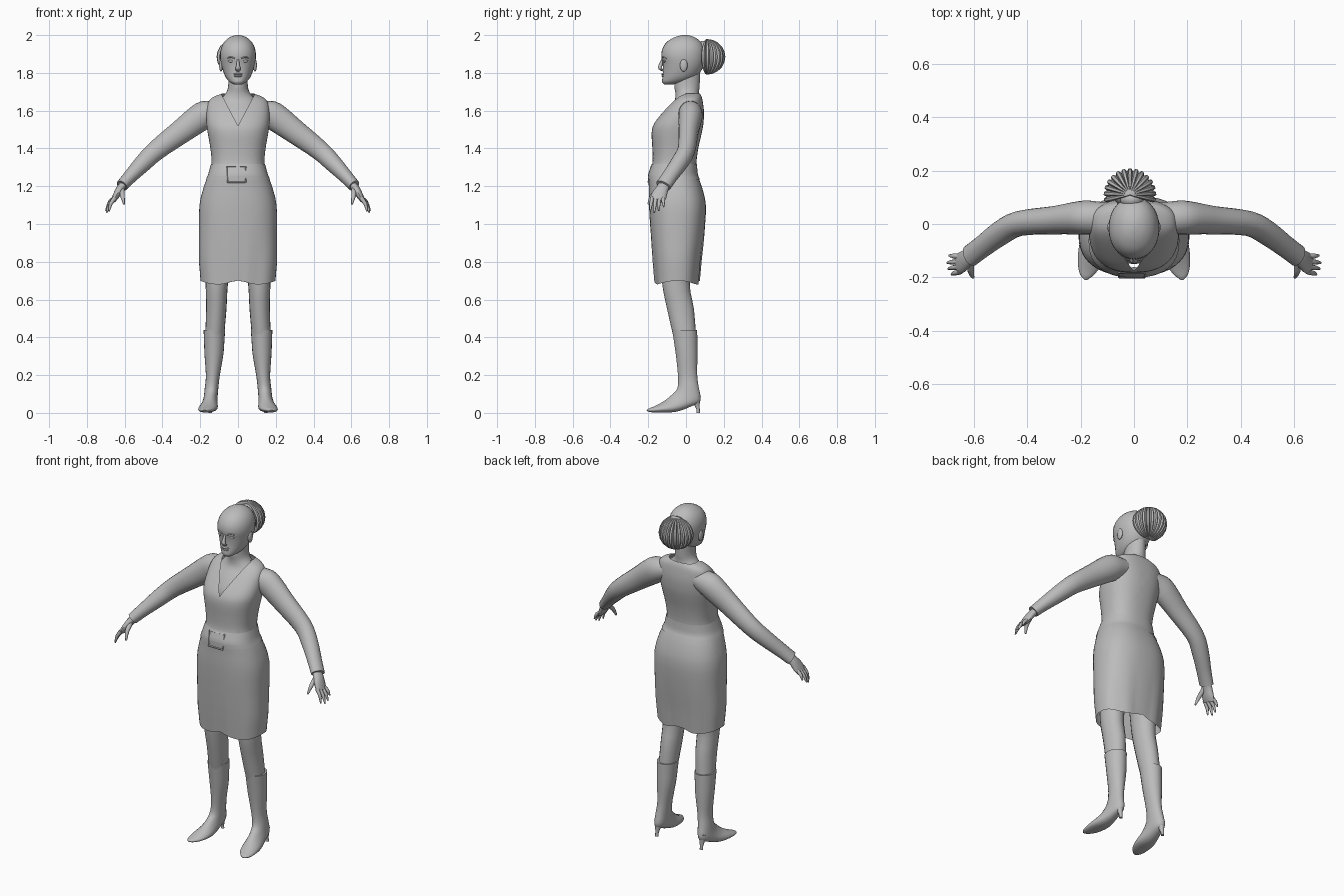
import bpy, bmesh, math
from mathutils import Vector, Matrix

cube = bpy.data.objects.get("Cube")
if cube:
    bpy.data.objects.remove(cube, do_unlink=True)

grey = bpy.data.materials.new("plain grey")
grey.use_nodes = True
grey.diffuse_color = (0.5, 0.5, 0.5, 1)
grey.node_tree.nodes["Principled BSDF"].inputs["Base Color"].default_value = (0.5, 0.5, 0.5, 1)
parts = []


def finish(name, bm):
    bmesh.ops.recalc_face_normals(bm, faces=bm.faces)
    mesh = bpy.data.meshes.new(name)
    bm.to_mesh(mesh)
    bm.free()
    mesh.materials.append(grey)
    obj = bpy.data.objects.new(name, mesh)
    bpy.context.collection.objects.link(obj)
    parts.append(obj)
    return obj


def smooth_rows(rows, steps):
    """Catmull-Rom interpolation between rows of numbers."""
    out = []
    last = len(rows) - 1
    for i in range(last):
        quad = (rows[max(i - 1, 0)], rows[i], rows[i + 1], rows[min(i + 2, last)])
        for k in range(steps):
            t = k / steps
            out.append([b + t * ((c - a) + t * ((2*a - 5*b + 4*c - d) + t * (3*b - a - 3*c + d))) / 2
                        if i or a != b else b + t * (c - b) for a, b, c, d in zip(*quad)])
    return out + [list(rows[-1])]


def skin(rings, caps=True):
    """Bridge a list of rings, given as centre and two half axes."""
    bm = bmesh.new()
    loops = [[bm.verts.new(p) for p in ring] for ring in rings]
    n = len(loops[0])
    for low, high in zip(loops, loops[1:]):
        for j in range(n):
            k = (j + 1) % n
            bm.faces.new((low[j], low[k], high[k], high[j]))
    if caps:
        bm.faces.new(loops[0])
        bm.faces.new(loops[-1])
    return bm


def ring(centre, u, v, n, power=2):
    points = []
    for j in range(n):
        a = math.tau * j / n
        c, s = (math.copysign(abs(f) ** (2 / power), f) for f in (math.cos(a), math.sin(a)))
        points.append(centre + u * c + v * s)
    return points


def loft(rows, side=1, power=2, n=28, steps=3, caps=True):
    """Rows: front y, front z, back y, back z, half width, x."""
    rings = []
    for yf, zf, yb, zb, w, x in smooth_rows(rows, steps):
        front, back = Vector((side * x, yf, zf)), Vector((side * x, yb, zb))
        rings.append(ring((front + back) / 2, Vector((w, 0, 0)), (back - front) / 2, n, power))
    return skin(rings, caps)


def level(z, yf, yb, w, x=0):
    return (yf, z, yb, z, w, x)


def tube(name, rows, side=1, across=(0, 1, 0), n=10, steps=3):
    """Rows: x, y, z, half size along 'across', other half size."""
    rows = smooth_rows(rows, steps)
    centres = [Vector((side * r[0], r[1], r[2])) for r in rows]
    rings = []
    for i, r in enumerate(rows):
        t = (centres[min(i + 1, len(rows) - 1)] - centres[max(i - 1, 0)]).normalized()
        u = Vector(across)
        u = (u - t * u.dot(t)).normalized()
        rings.append(ring(centres[i], u * r[3], t.cross(u) * r[4], n))
    return finish(name, skin(rings))


def ball(name, centre, size, segments=16):
    bm = bmesh.new()
    bmesh.ops.create_uvsphere(bm, u_segments=segments, v_segments=10, radius=1,
                              matrix=Matrix.LocRotScale(Vector(centre), None, Vector(size)))
    return finish(name, bm)


# Dress: open at hem and neck, rippled skirt, V neckline cut in the front
dress = loft([
    level(.69, -.165, .07, .198), level(.8, -.175, .08, .207), level(.95, -.187, .097, .207),
    level(1.1, -.196, .105, .204), level(1.2, -.197, .083, .18), level(1.26, -.198, .06, .157),
    level(1.32, -.178, .055, .14), level(1.4, -.178, .065, .146), level(1.48, -.182, .083, .16),
    level(1.53, -.17, .092, .167), level(1.59, -.125, .095, .168), level(1.64, -.08, .09, .16),
    level(1.67, -.05, .084, .135), level(1.69, -.03, .075, .085)],
    power=2.4, n=48, caps=False)
for v in dress.verts:
    if v.co.z < 1:
        angle = math.atan2(v.co.y + .045, v.co.x)
        ripple = 1 + .1 * (1 - v.co.z) * math.sin(9 * angle)
        v.co.y = -.045 + (v.co.y + .045) * ripple
        v.co.z += .01 * math.cos(4 * angle) * max(0, .8 - v.co.z) / .11
slope = 1.9
for s in (-1, 1):
    bmesh.ops.bisect_plane(dress, geom=dress.verts[:] + dress.edges[:] + dress.faces[:],
                           plane_co=(0, 0, 1.52), plane_no=(s * slope, 0, -1))
opening = [f for f in dress.faces if f.calc_center_median().y < 0
           and f.calc_center_median().z > 1.52 + slope * abs(f.calc_center_median().x)]
bmesh.ops.delete(dress, geom=opening, context="FACES")
finish("dress", dress)

# Belt with an open buckle
finish("belt", loft([level(1.235, -.201, .074, .17), level(1.26, -.201, .063, .159),
                     level(1.318, -.181, .058, .143)], power=2.4, n=48, caps=False))
corners = [(-.06, -.184, 1.305), (-.055, -.2, 1.22), (.04, -.2, 1.22), (.04, -.184, 1.305)]
for i in range(4):
    ends = [c + (.004, .004) for c in (corners[i - 1], corners[i])]
    tube("buckle_bar", ends, across=(0, 1, .1), n=4, steps=1)

# Chest, neck and head
finish("chest_and_neck", loft([
    level(1.46, -.15, .06, .12), level(1.53, -.14, .07, .135), level(1.6, -.1, .075, .138),
    level(1.65, -.062, .072, .105), level(1.69, -.056, .068, .066), level(1.73, -.062, .072, .052),
    level(1.8, -.06, .075, .052)]))
finish("head", loft([
    (-.115, 1.738, -.06, 1.74, .022, 0), (-.126, 1.75, 0, 1.752, .044, 0),
    level(1.775, -.125, .05, .064), level(1.81, -.122, .08, .079), level(1.85, -.124, .096, .09),
    level(1.89, -.131, .101, .095), level(1.93, -.124, .097, .09), level(1.965, -.1, .078, .072),
    level(1.99, -.058, .043, .042), level(2, -.02, .01, .01)], power=2.1))
tube("nose", [(0, -.125, 1.87, .006, .006), (0, -.135, 1.84, .01, .009),
              (0, -.138, 1.825, .009, .015), (0, -.122, 1.812, .005, .012)])
for name, z, w in (("upper_lip", 1.793, .025), ("lower_lip", 1.783, .021)):
    ball(name, (0, -.121, z), (w, .009, .006))

for s, label in ((1, "left"), (-1, "right")):
    # Face details
    ball(label + "_eye", (s * .036, -.113, 1.862), (.017, .009, .007))
    tube(label + "_brow", [(.014, -.126, 1.876, .005, .004), (.036, -.121, 1.884, .006, .004),
                           (.06, -.102, 1.877, .004, .003)], s)
    ball(label + "_ear", (s * .09, -.012, 1.84), (.01, .02, .034))

    # Sleeve
    tube(label + "_sleeve", [
        (.1, .02, 1.6, .06, .055), (.17, .024, 1.582, .064, .072), (.22, .022, 1.55, .061, .072),
        (.3, .014, 1.49, .053, .064), (.43, .002, 1.392, .047, .053), (.5, -.034, 1.325, .046, .047),
        (.57, -.086, 1.252, .042, .037), (.615, -.12, 1.203, .042, .032)], s, n=20)

    # Hand with four fingers and a thumb
    tube(label + "_palm", [
        (.6, -.11, 1.215, .03, .022), (.625, -.127, 1.185, .034, .021),
        (.645, -.143, 1.15, .041, .018), (.66, -.152, 1.125, .037, .013)], s, n=14)
    for i, (x, y, z) in enumerate([(.692, -.118, 1.09), (.7, -.145, 1.07),
                                   (.696, -.168, 1.06), (.683, -.19, 1.067)]):
        root = Vector((.652, -.122 - .019 * i, 1.14))
        mid = root.lerp(Vector((x, y, z)), .5) + Vector((.006, 0, .004))
        tube(label + "_finger", [(*root, .011, .012), (*mid, .009, .01), (x, y, z, .004, .004)],
             s, n=8)
    tube(label + "_thumb", [(.615, -.14, 1.185, .014, .014), (.612, -.178, 1.15, .012, .012),
                            (.603, -.2, 1.105, .005, .005)], s, n=8)

    # Leg, boot and tapered heel
    finish(label + "_leg", loft([
        level(.95, -.14, .06, .08, .1), level(.7, -.128, .02, .06, .112),
        level(.55, -.1, .042, .054, .115), level(.4, -.066, .054, .05, .124)], s, n=20))
    finish(label + "_boot", loft([
        level(.438, -.073, .06, .057, .125), level(.32, -.056, .061, .051, .127),
        level(.2, -.043, .06, .037, .133), (-.046, .13, .068, .135, .036, .14),
        (-.075, .097, .078, .065, .037, .145), (-.11, .068, .03, .035, .042, .15),
        (-.142, .048, -.05, .006, .05, .158), (-.175, .032, -.13, .002, .043, .167),
        (-.198, .023, -.18, .003, .026, .176), (-.21, .015, -.205, .009, .007, .18)], s, n=22))
    tube(label + "_heel", [(.146, .05, .085, .026, .026), (.147, .058, .045, .015, .015),
                           (.148, .064, .02, .009, .01), (.148, .065, 0, .009, .01)], s)

# Tied hair: curved locks fanned around a core, with a band at the head
middle = Vector((-.015, .11, 1.885))
ball("hair_core", middle + Vector((0, .01, 0)), (.068, .06, .072))
ball("hair_band", (-.008, .092, 1.925), (.045, .035, .045))
locks = 15
for i in range(locks):
    a = math.radians(-12 + 204 * i / (locks - 1))
    out = Vector((math.cos(a), math.sin(a), 0))
    rows = []
    for k in range(11):
        t = math.radians(90 - 18 * k)
        p = middle + out * (.088 * math.cos(t)) + Vector((0, 0, .084 * math.sin(t)))
        rows.append((*p, .003 + .008 * math.cos(t), .012))
    tube("hair_lock", rows, across=(-out.y, out.x, 0), n=6, steps=1)

# Smooth shading with sharp creases kept
bpy.ops.object.select_all(action="DESELECT")
for obj in parts:
    obj.select_set(True)
bpy.context.view_layer.objects.active = parts[0]
bpy.ops.object.shade_smooth_by_angle(angle=math.radians(50))
